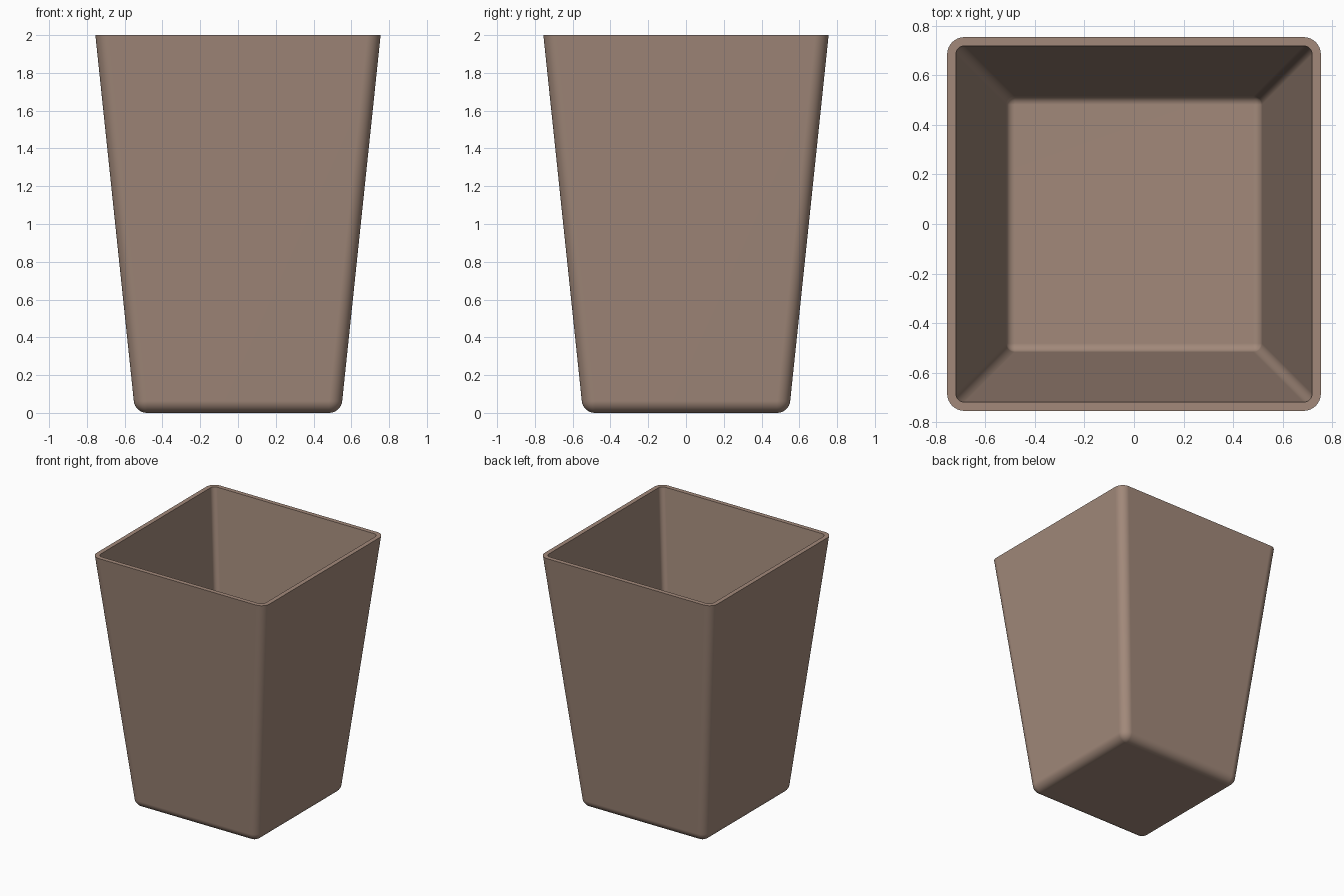
import bpy, bmesh, math

if "Cube" in bpy.data.objects:
    bpy.data.objects.remove(bpy.data.objects["Cube"])

TOP, SLOPE = 2.0, 0.105          # height, outward lean of the walls
R_OUT, R_IN = 0.07, 0.035        # outer / inner fillet radii (difference = wall thickness)
CORE = 0.482                     # half size of the square the fillets roll around
SEG = 8
tilt = math.atan(SLOPE)

bm = bmesh.new()


def ring(core, r, z):
    """Rounded square: square of half size core, offset outward by r."""
    verts = []
    for q in range(4):
        mid = math.pi / 4 + q * math.pi / 2
        cx = math.copysign(core, math.cos(mid))
        cy = math.copysign(core, math.sin(mid))
        for i in range(SEG + 1):
            a = q * math.pi / 2 + i / SEG * math.pi / 2
            verts.append(bm.verts.new((cx + r * math.cos(a), cy + r * math.sin(a), z)))
    return verts


def shell_rings(r):
    """Rings from the floor up the fillet and the leaning wall to the rim."""
    rings = []
    for i in range(SEG + 1):
        a = math.pi / 2 + (tilt - math.pi / 2) * i / SEG
        rings.append(ring(CORE, r * math.cos(a), R_OUT - r * math.sin(a)))
    rings.append(ring(CORE + SLOPE * (TOP - R_OUT), r / math.cos(tilt), TOP))
    return rings


# Outer skin upward, then over the rim and down the inner skin
rings = shell_rings(R_OUT) + shell_rings(R_IN)[::-1]
for lo, hi in zip(rings, rings[1:]):
    n = len(lo)
    for i in range(n):
        j = (i + 1) % n
        bm.faces.new((lo[i], lo[j], hi[j], hi[i]))
bm.faces.new(rings[0][::-1])     # underside
bm.faces.new(rings[-1])          # inside floor
bmesh.ops.remove_doubles(bm, verts=bm.verts, dist=1e-5)
bmesh.ops.recalc_face_normals(bm, faces=bm.faces)

mesh = bpy.data.meshes.new("tapered_bin")
bm.to_mesh(mesh)
bm.free()
bin_obj = bpy.data.objects.new("tapered_bin", mesh)
bpy.context.collection.objects.link(bin_obj)

# Smooth fillets, crisp rim, flat-looking walls
bpy.context.view_layer.objects.active = bin_obj
bin_obj.select_set(True)
bpy.ops.object.shade_smooth_by_angle(angle=math.radians(40))
weighted = bin_obj.modifiers.new("flat_walls", 'WEIGHTED_NORMAL')
weighted.keep_sharp = True

mat = bpy.data.materials.new("brown")
mat.diffuse_color = (0.36, 0.25, 0.195, 1)
mat.use_nodes = True
mat.node_tree.nodes["Principled BSDF"].inputs["Base Color"].default_value = mat.diffuse_color
mesh.materials.append(mat)
